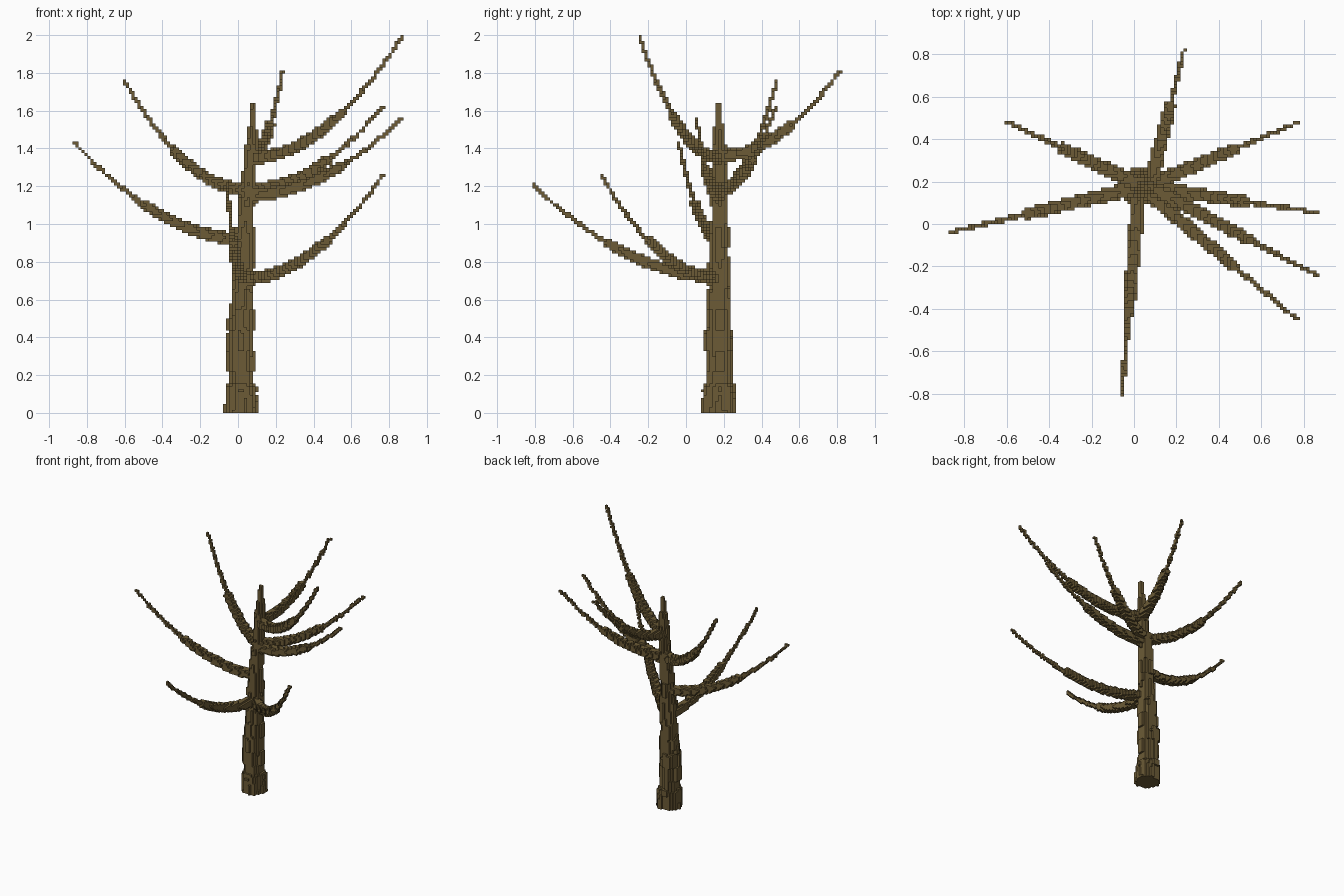
import bpy, bmesh, math, random
from mathutils import Vector

if "Cube" in bpy.data.objects:
    bpy.data.objects.remove(bpy.data.objects["Cube"])

random.seed(4)
V = 2 / 128  # cube size

bark = bpy.data.materials.new("bark brown")
bark.diffuse_color = (0.15, 0.105, 0.037, 1)
bark.use_nodes = True
bark.node_tree.nodes["Principled BSDF"].inputs["Base Color"].default_value = bark.diffuse_color


def cell(p):
    return tuple(math.floor(c / V) for c in p)


def add_ball(cells, p, r):
    """Fill every cube whose centre lies inside the ball."""
    cells.add(cell(p))
    n = int(r / V) + 1
    i, j, k = cell(p)
    for a in range(i - n, i + n + 1):
        for b in range(j - n, j + n + 1):
            for c in range(max(0, k - n), min(127, k + n) + 1):
                q = Vector((a + .5, b + .5, c + .5)) * V
                if (q - p).length <= r:
                    cells.add((a, b, c))


def build(name, cells, occupied):
    """Make the outside faces of a set of cubes."""
    bm = bmesh.new()
    verts = {}

    def vert(c):
        if c not in verts:
            verts[c] = bm.verts.new([v * V for v in c])
        return verts[c]

    for c in cells:
        for ax in range(3):
            for s in (0, 1):
                nb = list(c)
                nb[ax] += 1 if s else -1
                if tuple(nb) in occupied:
                    continue
                loop = []
                for u, w in ((0, 0), (1, 0), (1, 1), (0, 1)):
                    q = list(c)
                    q[ax] += s
                    q[(ax + 1) % 3] += u
                    q[(ax + 2) % 3] += w
                    loop.append(vert(tuple(q)))
                bm.faces.new(loop if s else loop[::-1])
    me = bpy.data.meshes.new(name)
    bm.to_mesh(me)
    bm.free()
    me.materials.append(bark)
    bpy.context.collection.objects.link(bpy.data.objects.new(name, me))


# Trunk: height, centre x, radius
profile = [(0, .015, .088), (.14, .015, .084), (.16, .013, .068), (.4, .013, .069),
           (.55, .018, .063), (.7, .025, .054), (.9, .035, .05), (1.1, .045, .044),
           (1.3, .062, .036), (1.5, .073, .028), (1.53, .078, .017), (1.64, .08, .012)]
trunk = set()
bumps = {}
for k in range(105):
    z = (k + .5) * V
    for (z0, x0, r0), (z1, x1, r1) in zip(profile, profile[1:]):
        if z0 <= z <= z1:
            f = (z - z0) / (z1 - z0)
            cx, r = x0 + (x1 - x0) * f, r0 + (r1 - r0) * f
    for i in range(-10, 16):
        for j in range(0, 24):
            dx, dy = (i + .5) * V - cx, (j + .5) * V - .176
            sector = (int((math.atan2(dy, dx) + math.pi) / math.tau * 11), k // 7)
            if sector not in bumps:  # rough bark patches
                bumps[sector] = random.uniform(-.008, .009)
            if math.hypot(dx, dy) <= r + bumps[sector] * min(1, r / .06):
                trunk.add((i, j, k))
    trunk.add(cell((cx, .176, z)))

# Branches: start x, start z, tip
branches = {
    "branch_back": (.075, 1.36, (.235, .815, 1.81)),
    "branch_back_right": (.05, 1.18, (.765, .475, 1.62)),
    "branch_right": (.05, 1.15, (.86, .055, 1.555)),
    "branch_top_right": (.07, 1.35, (.868, -.245, 1.992)),
    "branch_low_right": (.03, .71, (.768, -.45, 1.26)),
    "branch_front": (.025, .72, (-.058, -.81, 1.21)),
    "branch_left": (.035, .92, (-.868, -.04, 1.435)),
    "branch_back_left": (.05, 1.18, (-.6, .48, 1.755)),
}
parts = {"trunk": trunk}
for name, (x0, z0, tip) in branches.items():
    cells = set()
    for s in range(161):
        t = s / 160
        p = Vector((x0 + (tip[0] - x0) * t, .176 + (tip[1] - .176) * t,
                    z0 + (tip[2] - z0) * t ** 1.95))
        # thick inner limb, thin outer shoot
        r = .037 - .016 * t if t < .6 else .021 - .011 * t
        add_ball(cells, p, r)
    parts[name] = cells

occupied = set().union(*parts.values())
done = set()
for name, cells in parts.items():
    build(name, cells - done, occupied)
    done |= cells
